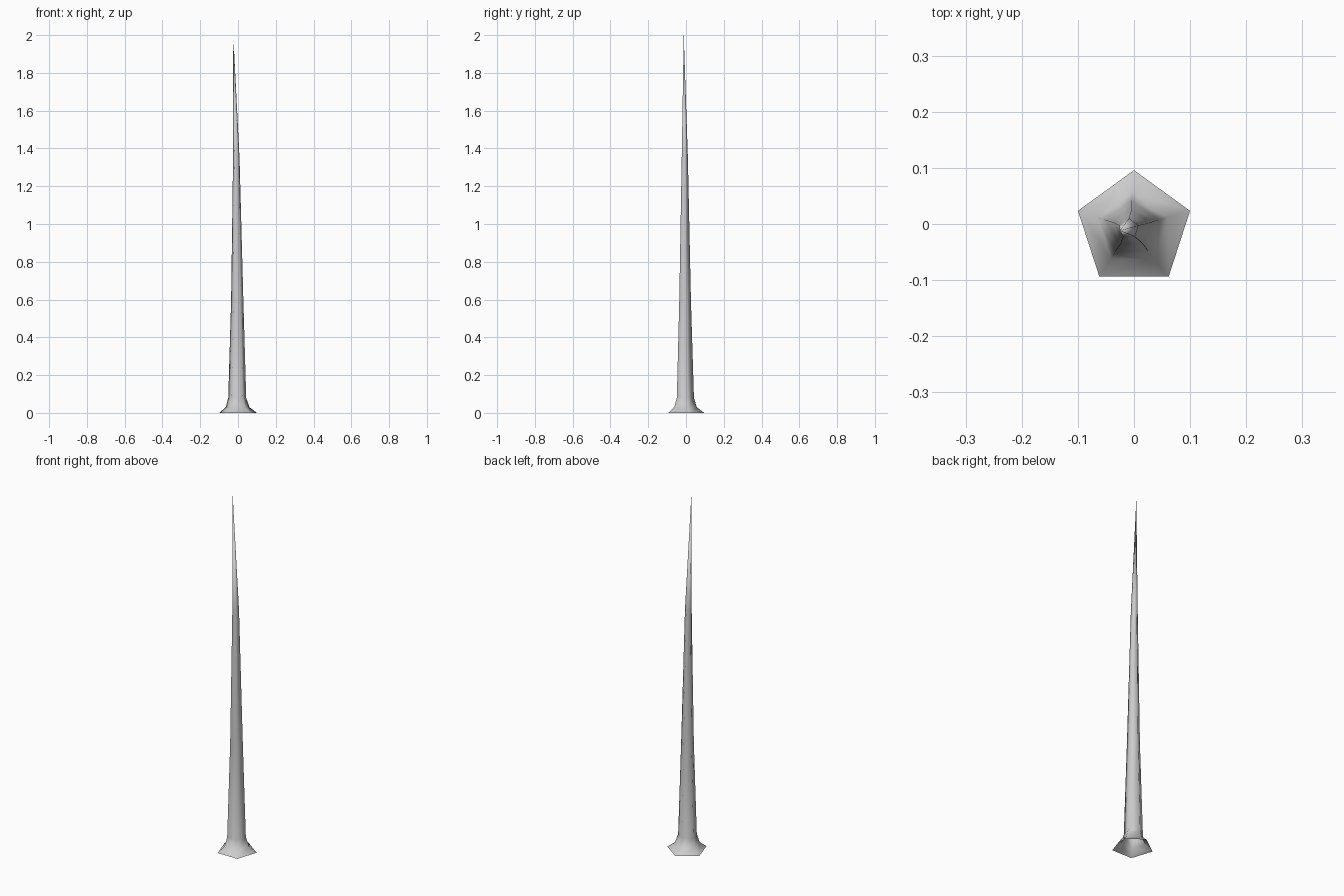
import bpy, bmesh
from math import sin, cos, pi

if "Cube" in bpy.data.objects:
    bpy.data.objects.remove(bpy.data.objects["Cube"])

# Spike profile: height, ring centre x, ring centre y, radius
RINGS = [
    (0.00, 0.000, -0.009, 0.105),
    (0.03, -0.002, -0.009, 0.066),
    (0.08, -0.004, -0.008, 0.050),
    (0.60, -0.004, -0.008, 0.034),
    (1.35, -0.009, -0.008, 0.018),
]
TIP = (-0.025, -0.012, 2.0)
SIDES = 5

bm = bmesh.new()

# Stacked pentagon rings, one corner pointing back
rings = []
for z, cx, cy, r in RINGS:
    angles = [pi / 2 + 2 * pi * i / SIDES for i in range(SIDES)]
    rings.append([bm.verts.new((cx + r * cos(a), cy + r * sin(a), z)) for a in angles])

# Side walls, open at the bottom
for low, high in zip(rings, rings[1:]):
    for i in range(SIDES):
        j = (i + 1) % SIDES
        bm.faces.new((low[i], low[j], high[j], high[i]))

# Leaning point
tip = bm.verts.new(TIP)
for i in range(SIDES):
    bm.faces.new((rings[-1][i], rings[-1][(i + 1) % SIDES], tip))

for face in bm.faces:
    face.smooth = True

mesh = bpy.data.meshes.new("spike")
bm.to_mesh(mesh)
bm.free()
spike = bpy.data.objects.new("spike", mesh)
bpy.context.collection.objects.link(spike)
